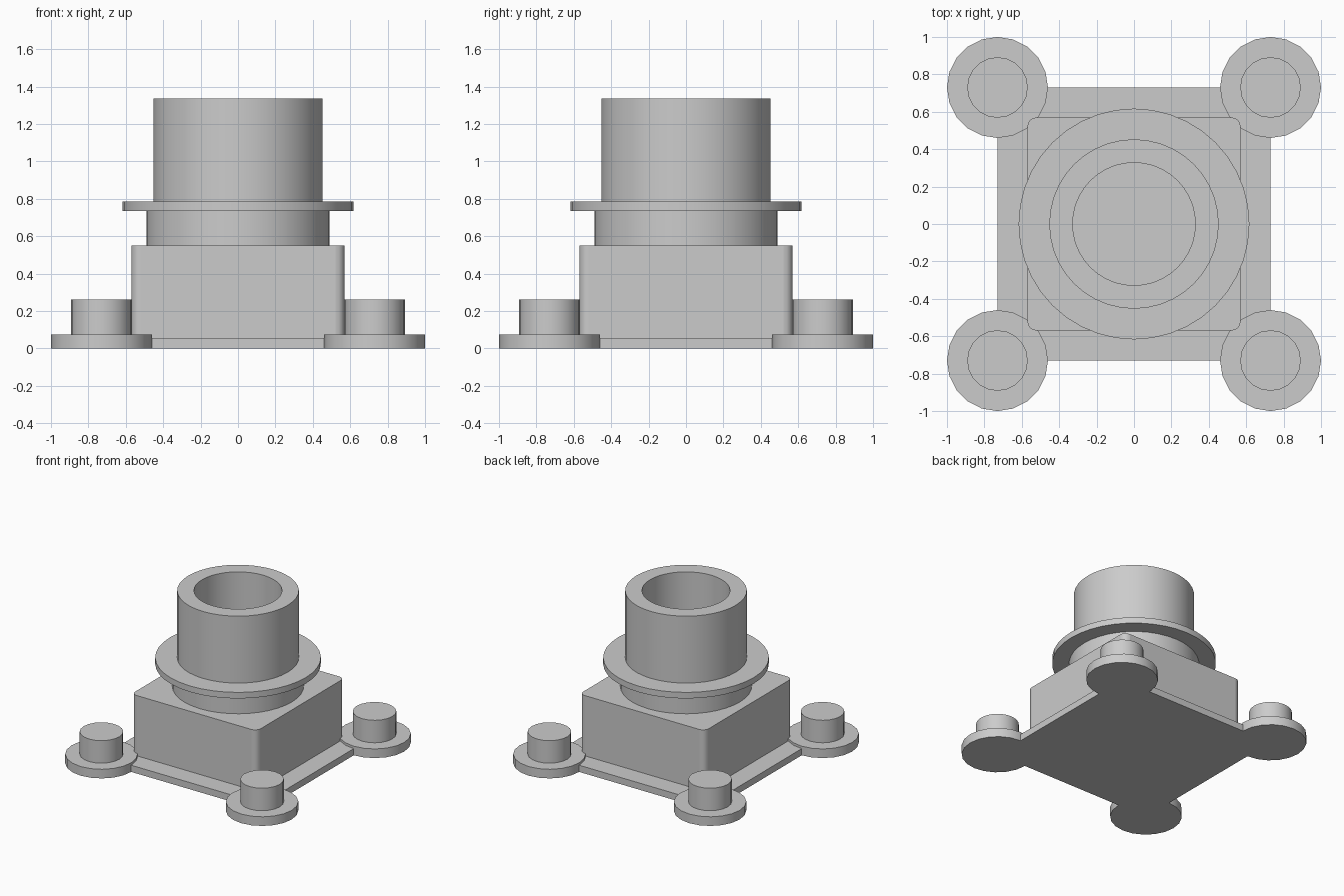
import bpy, math

if "Cube" in bpy.data.objects:
    bpy.data.objects.remove(bpy.data.objects["Cube"], do_unlink=True)

grey = bpy.data.materials.new("plain grey")
grey.use_nodes = True
colour = (0.6, 0.6, 0.6, 1)
grey.diffuse_color = colour
grey.node_tree.nodes["Principled BSDF"].inputs["Base Color"].default_value = colour


def finish(ob, name):
    ob.name = name
    ob.data.materials.append(grey)
    bpy.ops.object.select_all(action="DESELECT")
    ob.select_set(True)
    bpy.context.view_layer.objects.active = ob
    bpy.ops.object.shade_smooth_by_angle(angle=math.radians(35))
    return ob


def box(name, half, z0, z1):
    bpy.ops.mesh.primitive_cube_add(size=1, location=(0, 0, (z0 + z1) / 2))
    ob = bpy.context.object
    ob.scale = (2 * half, 2 * half, z1 - z0)
    bpy.ops.object.transform_apply(location=False, rotation=False, scale=True)
    return finish(ob, name)


def disc(name, radius, x, y, z0, z1, sides):
    bpy.ops.mesh.primitive_cylinder_add(
        vertices=sides, radius=radius, depth=z1 - z0, location=(x, y, (z0 + z1) / 2))
    return finish(bpy.context.object, name)


def lathe(name, profile, sides):
    """Spin a profile that starts and ends on the axis."""
    verts, faces, rings = [], [], []
    for r, z in profile:
        n = 1 if r == 0 else sides
        rings.append(range(len(verts), len(verts) + n))
        verts += [(r * math.cos(math.tau * i / sides), r * math.sin(math.tau * i / sides), z)
                  for i in range(n)]
    for a, b in zip(rings, rings[1:]):
        for i in range(sides):
            j = (i + 1) % sides
            quad = (a[i % len(a)], a[j % len(a)], b[j % len(b)], b[i % len(b)])
            faces.append(tuple(dict.fromkeys(quad)))
    mesh = bpy.data.meshes.new(name)
    mesh.from_pydata(verts, [], faces)
    ob = bpy.data.objects.new(name, mesh)
    bpy.context.collection.objects.link(ob)
    return finish(ob, name)


# Thin base plate
box("base_plate", 0.73, 0, 0.055)

# Square housing with rounded upright edges
housing = box("housing", 0.57, 0.055, 0.55)
weights = housing.data.attributes.new("bevel_weight_edge", "FLOAT", "EDGE")
for e in housing.data.edges:
    a, b = (housing.data.vertices[v].co for v in e.vertices)
    weights.data[e.index].value = 1.0 if abs(a.z - b.z) > 0.1 else 0.0
bevel = housing.modifiers.new("rounded corners", "BEVEL")
bevel.limit_method = "WEIGHT"
bevel.width = 0.05
bevel.segments = 4

# Neck, flange and hollow barrel
lathe("barrel", [(0, 0.55), (0.49, 0.55), (0.49, 0.735), (0.617, 0.735), (0.617, 0.785),
                 (0.453, 0.785), (0.453, 1.335), (0.328, 1.335), (0.328, 0.6), (0, 0.6)], 40)

# Round feet with posts at the corners
for side, x in (("right", -0.73), ("left", 0.73)):
    for end, y in (("front", -0.73), ("back", 0.73)):
        disc(f"{end}_{side}_foot", 0.27, x, y, 0, 0.075, 20)
        disc(f"{end}_{side}_post", 0.162, x, y, 0.075, 0.26, 20)
